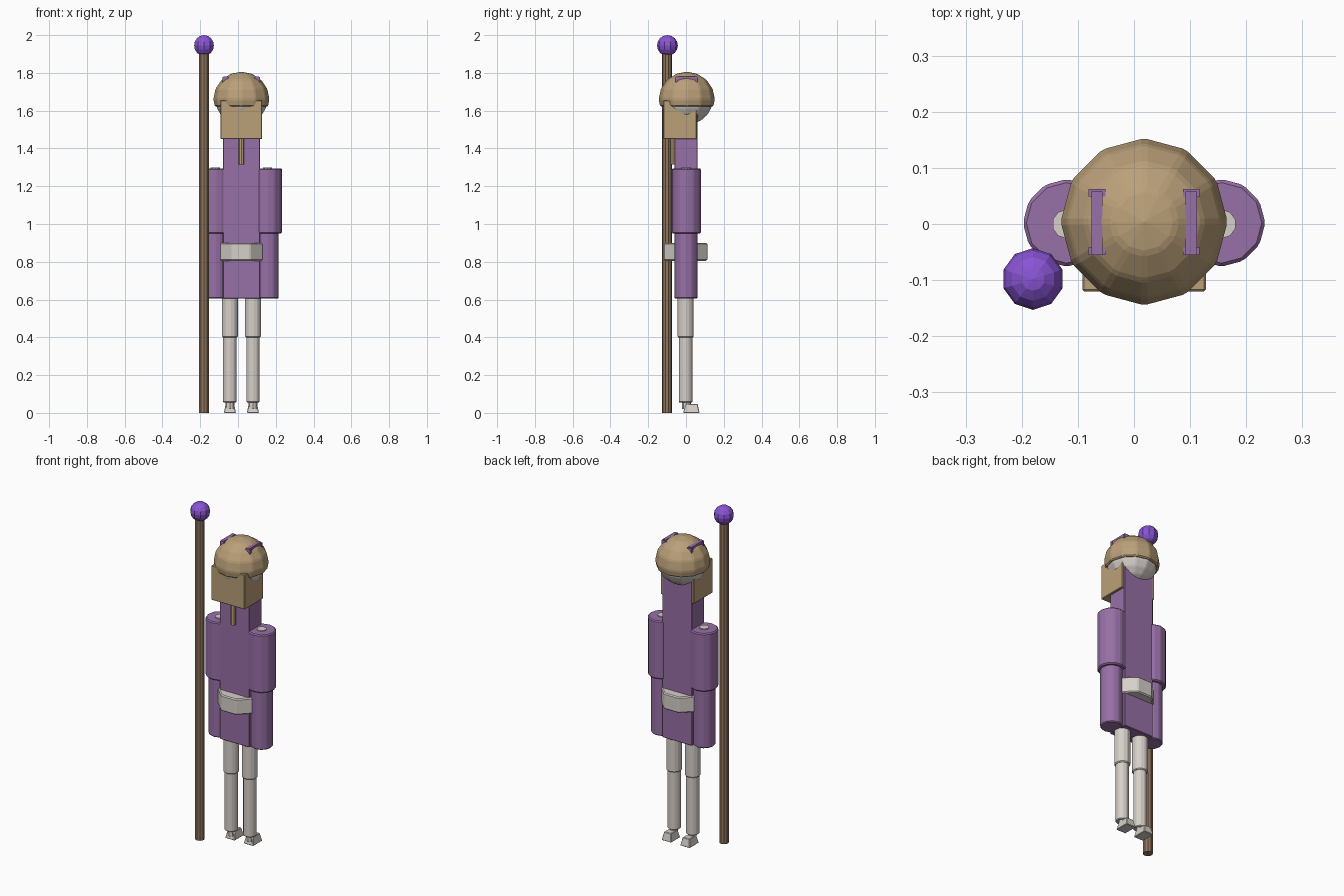
import bpy, bmesh
from math import pi

if "Cube" in bpy.data.objects:
    bpy.data.objects.remove(bpy.data.objects["Cube"])

CX = 0.018  # body axis; the staff makes the whole model centred on x = 0


def material(name, rgb):
    m = bpy.data.materials.new(name)
    m.diffuse_color = (*rgb, 1)
    m.use_nodes = True
    m.node_tree.nodes["Principled BSDF"].inputs["Base Color"].default_value = m.diffuse_color
    return m


PURPLE = material("purple_cloth", (0.31, 0.16, 0.38))
TAN = material("tan_hair", (0.49, 0.35, 0.19))
WOOD = material("brown_wood", (0.28, 0.18, 0.11))
ORB = material("violet_orb", (0.25, 0.09, 0.66))
PALE = material("pale_skin", (0.68, 0.63, 0.59))


def finish(obj, name, mat, bevel=0.0):
    obj.name = name
    obj.data.materials.append(mat)
    if bevel:
        b = obj.modifiers.new("bevel", 'BEVEL')
        b.width, b.segments = bevel, 1
        b.limit_method, b.angle_limit = 'ANGLE', 0.2
    return obj


def box(name, x, y, z, mat, bevel=0.0):
    bpy.ops.mesh.primitive_cube_add(size=1, location=(sum(x) / 2, sum(y) / 2, sum(z) / 2))
    o = bpy.context.object
    o.scale = (x[1] - x[0], y[1] - y[0], z[1] - z[0])
    bpy.ops.object.transform_apply(location=False, rotation=False, scale=True)
    return finish(o, name, mat, bevel)


def tube(name, x, y, r, z, mat, sides=12, bevel=0.0, turn=0.0):
    bpy.ops.mesh.primitive_cylinder_add(vertices=sides, radius=r, depth=z[1] - z[0],
                                        location=(x, y, (z[0] + z[1]) / 2), rotation=(0, 0, turn))
    return finish(bpy.context.object, name, mat, bevel)


def ball(name, loc, scale, mat, seg, rings, bevel=0.0, cut=None):
    bpy.ops.mesh.primitive_uv_sphere_add(segments=seg, ring_count=rings, radius=1, location=loc)
    o = bpy.context.object
    o.scale = scale
    bpy.ops.object.transform_apply(location=False, rotation=False, scale=True)
    if cut is not None:
        # keep only the part above the cut and close it
        bm = bmesh.new()
        bm.from_mesh(o.data)
        res = bmesh.ops.bisect_plane(bm, geom=bm.verts[:] + bm.edges[:] + bm.faces[:],
                                     plane_co=(0, 0, cut), plane_no=(0, 0, 1), clear_inner=True)
        rim = [e for e in res["geom_cut"] if isinstance(e, bmesh.types.BMEdge)]
        bmesh.ops.edgeloop_fill(bm, edges=rim)
        bmesh.ops.recalc_face_normals(bm, faces=bm.faces[:])
        bm.to_mesh(o.data)
        bm.free()
    return finish(o, name, mat, bevel)


# staff with orb
tube("staff", -0.18, -0.10, 0.027, (0, 1.92), WOOD, 10)
ball("staff_orb", (-0.18, -0.098, 1.945), (0.055, 0.055, 0.055), ORB, 10, 8)

# robe and belt
box("robe_body", (CX - 0.098, CX + 0.098), (-0.06, 0.06), (0.605, 1.58), PURPLE, 0.003)
tube("belt", CX, -0.002, 0.124, (0.805, 0.9), PALE, 8, 0.006, pi / 8)

# head, hair cap and beard
ball("head", (CX, 0.004, 1.655), (0.138, 0.138, 0.128), PALE, 12, 10, 0.005)
ball("hair", (CX, 0.004, 1.66), (0.15, 0.15, 0.146), TAN, 12, 8, 0.006, cut=-0.038)
box("beard", (CX - 0.11, CX + 0.11), (-0.12, 0.057), (1.45, 1.655), TAN, 0.003)
tube("beard_braid", CX, -0.07, 0.015, (1.315, 1.47), TAN, 8)

# arms, legs and hair clips, mirrored about the body axis
for side, s in (("left", -1), ("right", 1)):
    ax, lx, hx = CX + s * 0.138, CX + s * 0.061, CX + s * 0.084
    tube(side + "_upper_sleeve", ax, 0.002, 0.078, (0.95, 1.295), PURPLE, 12, 0.006)
    tube(side + "_lower_sleeve", ax, 0, 0.061, (0.605, 0.955), PURPLE, 12, 0.005)
    tube(side + "_arm", ax, 0, 0.026, (1.1, 1.3), PALE, 10)
    tube(side + "_thigh", lx, -0.002, 0.044, (0.4, 0.63), PALE, 10, 0.005)
    tube(side + "_shin", lx, -0.002, 0.037, (0.055, 0.41), PALE, 10, 0.004)
    tube(side + "_ankle", lx, 0.003, 0.024, (0.02, 0.065), PALE, 8)
    foot = box(side + "_foot", (lx - 0.032, lx + 0.032), (-0.015, 0.072), (0.0, 0.048), PALE, 0.003)
    for v in foot.data.vertices:  # taper the upper edge of the foot
        if v.co.z > 0:
            v.co.x *= 0.7
            v.co.y *= 0.75
    box(side + "_hair_clip", (hx - 0.01, hx + 0.01), (-0.055, 0.058), (1.70, 1.782), PURPLE)
    for end, y in (("front", -0.05), ("back", 0.054)):
        box(f"{side}_clip_{end}", (hx - 0.015, hx + 0.015), (y - 0.005, y + 0.008), (1.70, 1.777), PURPLE)
